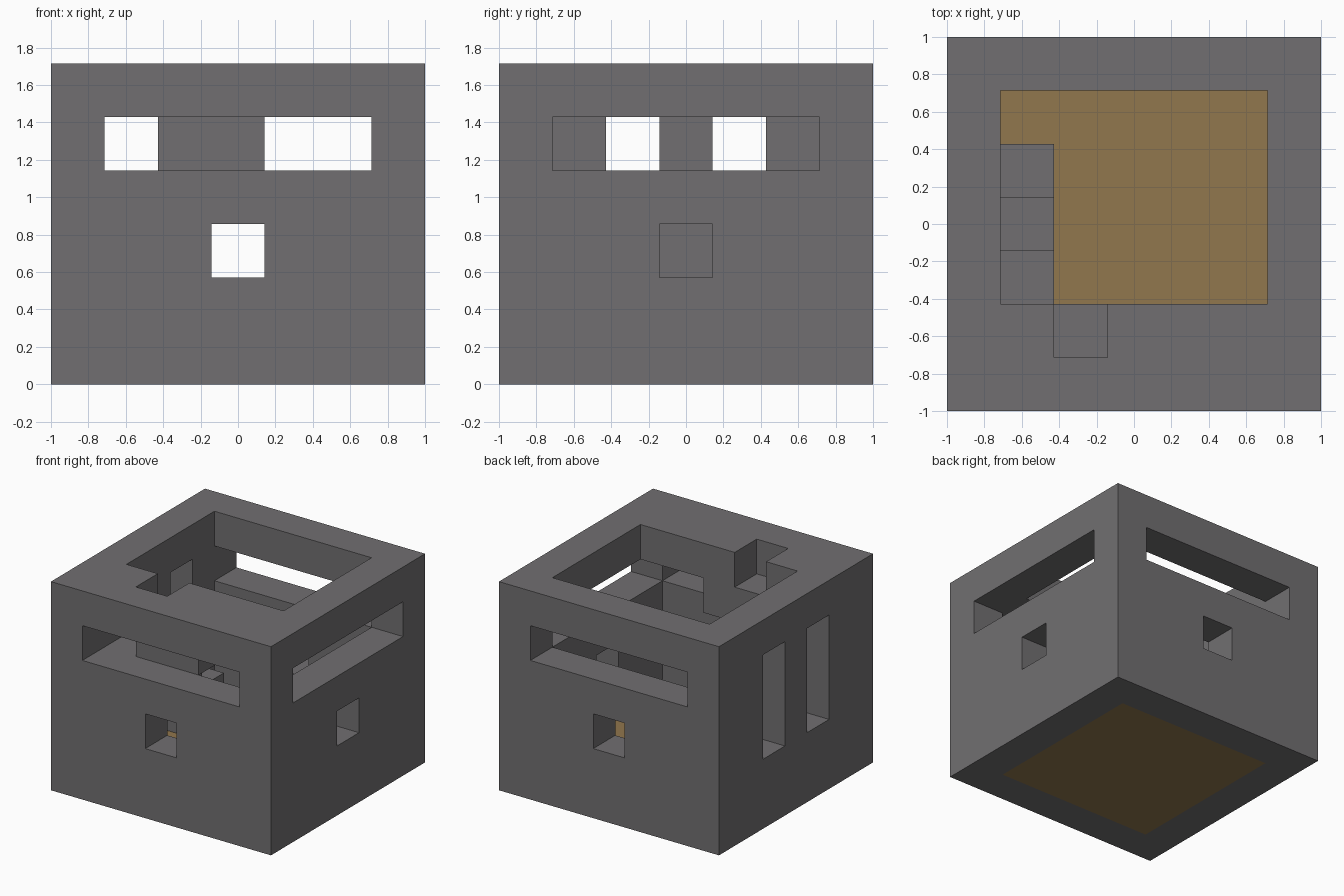
import bpy
import bmesh
from mathutils import Matrix, Vector

if "Cube" in bpy.data.objects:
    bpy.data.objects.remove(bpy.data.objects["Cube"])

U = 2 / 7  # one building block


def material(name, rgb):
    mat = bpy.data.materials.new(name)
    mat.use_nodes = True
    color = (*rgb, 1)
    mat.diffuse_color = color
    mat.node_tree.nodes["Principled BSDF"].inputs["Base Color"].default_value = color
    return mat


stone = material("grey stone", (0.165, 0.159, 0.165))
wood = material("brown wood", (0.283, 0.184, 0.074))


def box(name, low, high, mat):
    """Box between two corners given in blocks, counted from the front right ground corner."""
    low, high = Vector(low), Vector(high)
    centre = (low + high) / 2 * U - Vector((1, 1, 0))
    bm = bmesh.new()
    bmesh.ops.create_cube(bm, size=1, matrix=Matrix.Translation(centre)
                          @ Matrix.Diagonal((*((high - low) * U), 1)))
    mesh = bpy.data.meshes.new(name)
    bm.to_mesh(mesh)
    bm.free()
    mesh.materials.append(mat)
    obj = bpy.data.objects.new(name, mesh)
    bpy.context.collection.objects.link(obj)
    return obj


def cut(target, low, high):
    cutter = box("cutter", low, high, stone)
    cutter.hide_render = True
    mod = target.modifiers.new("opening", "BOOLEAN")
    mod.operation = "DIFFERENCE"
    mod.solver = "EXACT"
    mod.object = cutter
    bpy.context.view_layer.objects.active = target
    bpy.ops.object.modifier_apply(modifier=mod.name)
    bpy.data.objects.remove(cutter)


# Walls and roof: a hollow block, open below for the floor
shell = box("tower_walls", (0, 0, 0), (7, 7, 6), stone)
cut(shell, (1, 1, -1), (6, 6, 5))

# Roof opening and the notch where the stairs come out
cut(shell, (1, 2, 4.5), (6, 6, 7))
cut(shell, (2, 1, 4.5), (3, 2.5, 7))

# Wide lookout slots and small windows: front, back and left walls
for a, b in ((-1, 1.5), (5.5, 8)):
    cut(shell, (1, a, 4), (6, b, 5))
    cut(shell, (3, a, 2), (4, b, 3))
cut(shell, (5.5, 1, 4), (8, 6, 5))
cut(shell, (5.5, 3, 2), (8, 4, 3))

# Two tall slits in the right wall
for y in (2, 4):
    cut(shell, (-1, y, 2), (1.5, y + 1, 5))

# Floor
box("wooden_floor", (1, 1, 0), (6, 6, 1), wood)

# Stairs along the right wall, turning at the front corner up to the roof
box("stair_step_low", (1, 4, 1), (2, 5, 2), stone)
box("stair_step_middle", (1, 3, 1), (2, 4, 3), stone)
box("stair_step_high", (1, 2, 2), (2, 3, 4), stone)
box("stair_corner", (1, 1, 3), (2, 2, 4), stone)
box("stair_landing", (2, 1, 4), (4, 2, 5), stone)
